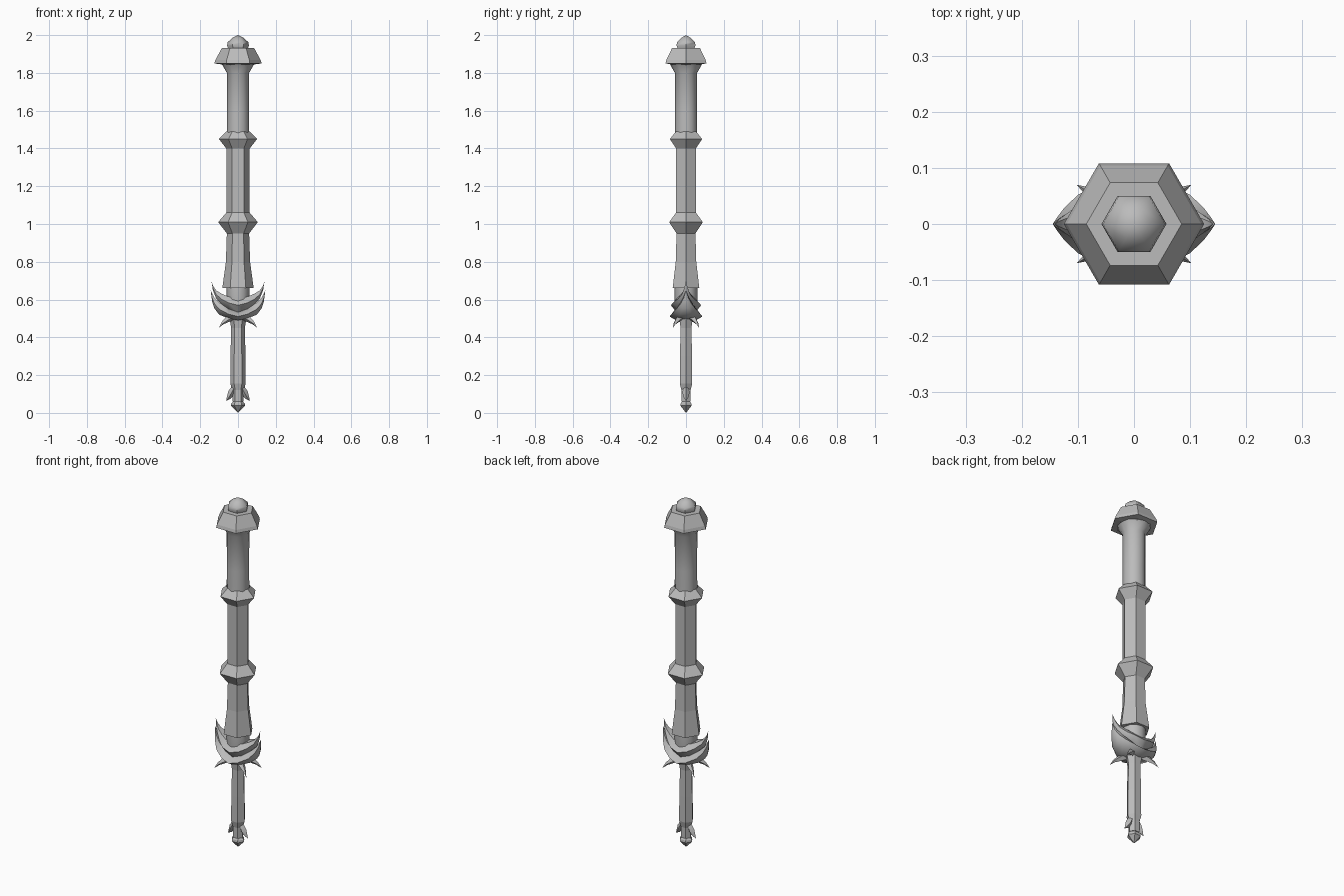
import bpy, bmesh, math
from mathutils import Vector

cube = bpy.data.objects.get("Cube")
if cube:
    bpy.data.objects.remove(cube, do_unlink=True)

steel = bpy.data.materials.new("grey_steel")
steel.use_nodes = True
GREY = (0.5, 0.5, 0.5, 1)
steel.diffuse_color = GREY
steel.node_tree.nodes["Principled BSDF"].inputs["Base Color"].default_value = GREY


def loft(name, rings, smooth=None):
    """Skin a list of equal-length closed rings and cap both ends."""
    bm = bmesh.new()
    rows = [[bm.verts.new(p) for p in ring] for ring in rings]
    n = len(rows[0])
    for a, b in zip(rows, rows[1:]):
        for i in range(n):
            j = (i + 1) % n
            bm.faces.new((a[i], a[j], b[j], b[i]))
    bm.faces.new(rows[0][::-1])
    bm.faces.new(rows[-1])
    bmesh.ops.remove_doubles(bm, verts=bm.verts, dist=0.0002)
    bmesh.ops.recalc_face_normals(bm, faces=bm.faces)
    mesh = bpy.data.meshes.new(name)
    bm.to_mesh(mesh)
    bm.free()
    mesh.materials.append(steel)
    obj = bpy.data.objects.new(name, mesh)
    bpy.context.collection.objects.link(obj)
    if smooth:
        bpy.ops.object.select_all(action='DESELECT')
        obj.select_set(True)
        bpy.context.view_layer.objects.active = obj
        bpy.ops.object.shade_smooth_by_angle(angle=math.radians(smooth))
    return obj


def turned(name, profile, sides=6, depth=1.0, smooth=None):
    """Faceted column from (radius, height) pairs, corners on the x axis."""
    turn = [math.tau * i / sides for i in range(sides)]
    return loft(name, [[(r * math.cos(t), depth * r * math.sin(t), z) for t in turn]
                       for r, z in profile], smooth)


def spike(name, path, smooth=50):
    """Four-sided curved thorn along (point, radius) pairs."""
    rings = []
    for i, (p, r) in enumerate(path):
        ahead = Vector(path[min(i + 1, len(path) - 1)][0])
        behind = Vector(path[max(i - 1, 0)][0])
        d = (ahead - behind).normalized()
        u = Vector((-d.y, d.x, 0)).normalized()
        v = d.cross(u)
        rings.append([Vector(p) + r * s for s in (u, v, -u, -v)])
    return loft(name, rings, smooth)


# Head and finial
turned("head_cap", [(0.06, 1.82), (0.088, 1.845), (0.125, 1.85), (0.12, 1.868),
                    (0.085, 1.932)])
turned("finial", [(0.05, 1.925), (0.058, 1.945), (0.055, 1.962), (0.03, 1.985),
                  (0.0, 2.0)], smooth=50)

# Shaft: round upper tube, faceted lower part with two collars
turned("upper_shaft", [(0.059, 1.47), (0.058, 1.6), (0.059, 1.8), (0.085, 1.846)],
       sides=12, smooth=40)
turned("lower_shaft", [(0.083, 0.66), (0.064, 0.8), (0.059, 0.95), (0.105, 1.01),
                       (0.062, 1.06), (0.062, 1.4), (0.101, 1.45), (0.062, 1.49)],
       depth=0.98)
turned("shaft_socket", [(0.05, 0.53), (0.06, 0.58), (0.06, 0.665)], sides=12, smooth=40)

# Guard: outer boat-shaped rim, stations are (x, keel, rim, half width)
HULL = [(0.0, 0.49, 0.535, 0.087), (0.05, 0.5, 0.55, 0.077), (0.1, 0.52, 0.585, 0.052),
        (0.125, 0.553, 0.61, 0.028), (0.137, 0.59, 0.632, 0.012), (0.145, 0.65, 0.65, 0.0)]
# Inner pair of upswept horns
HORN = [(0.0, 0.53, 0.61, 0.08), (0.05, 0.55, 0.615, 0.07), (0.085, 0.57, 0.63, 0.046),
        (0.115, 0.605, 0.648, 0.022), (0.133, 0.65, 0.674, 0.009), (0.141, 0.7, 0.7, 0.0)]


def crescent(name, stations, belly):
    both = [(-x, a, b, w) for x, a, b, w in stations[:0:-1]] + stations
    rings = []
    for x, low, high, w in both:
        mid = low + belly * (high - low)
        rings.append([(x, -0.6 * w, low), (x, 0.6 * w, low), (x, w, mid),
                      (x, 0.55 * w, high), (x, -0.55 * w, high), (x, -w, mid)])
    return loft(name, rings, 45)


crescent("guard_rim", HULL, 0.45)
crescent("guard_horns", HORN, 0.5)

# Four thorns curling out below the guard
for sx, side in ((1, "left"), (-1, "right")):
    for sy, face in ((-1, "front"), (1, "back")):
        spike(f"{side}_{face}_thorn",
              [((sx * 0.03, sy * 0.025, 0.51), 0.02),
               ((sx * 0.06, sy * 0.045, 0.492), 0.015),
               ((sx * 0.082, sy * 0.058, 0.475), 0.008),
               ((sx * 0.102, sy * 0.07, 0.45), 0.0)])

# Grip and pommel
turned("grip", [(0.03, 0.06), (0.03, 0.12), (0.041, 0.155), (0.04, 0.3), (0.036, 0.45),
                (0.045, 0.5)], depth=0.92)
for sx, side in ((1, "left"), (-1, "right")):
    spike(f"{side}_pommel_fin",
          [((sx * 0.02, 0, 0.135), 0.014), ((sx * 0.035, 0, 0.105), 0.019),
           ((sx * 0.048, 0, 0.082), 0.012), ((sx * 0.063, 0, 0.064), 0.0)])
turned("pommel_tip", [(0.0, 0.0), (0.038, 0.038), (0.036, 0.05), (0.022, 0.065)], depth=0.9)
